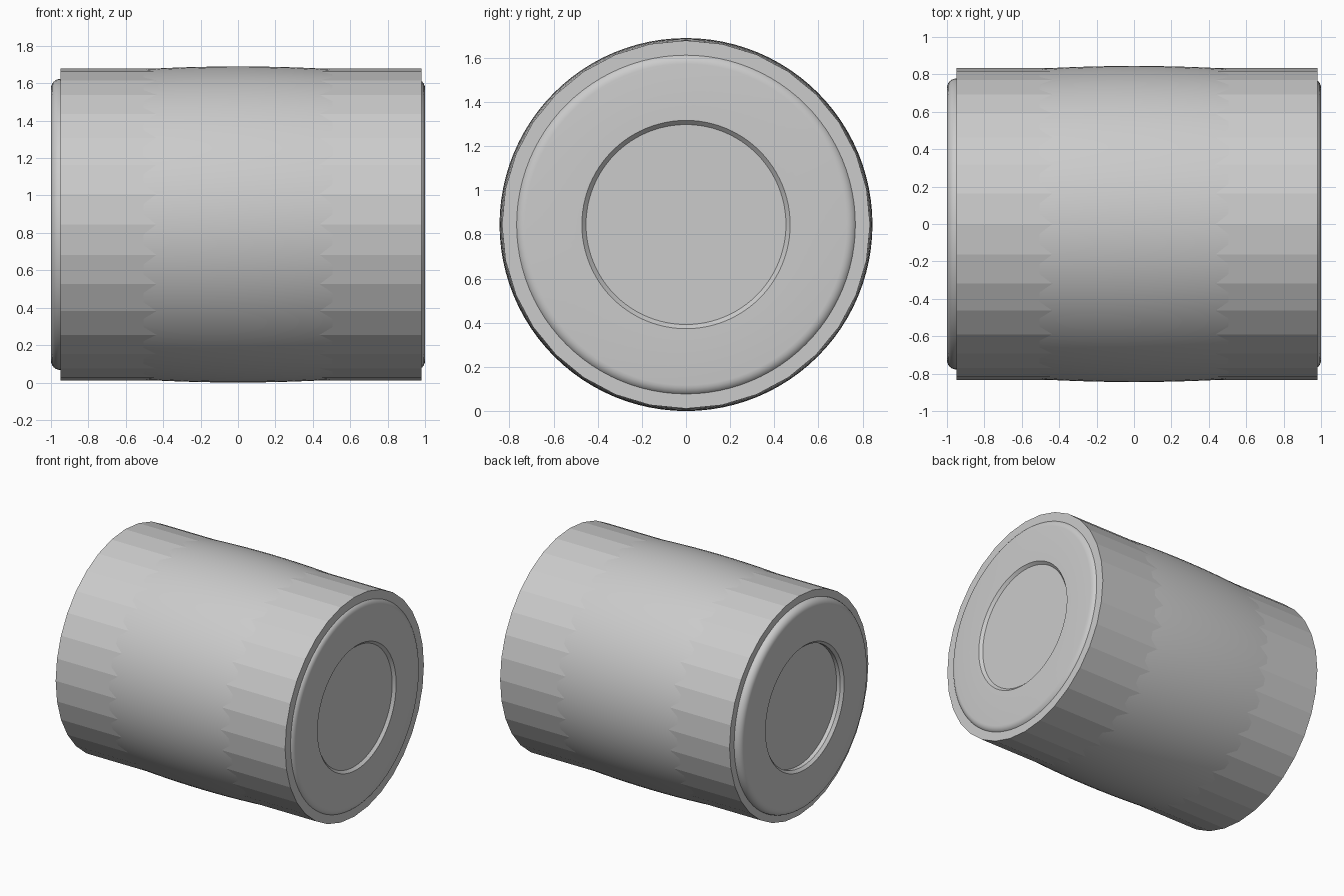
import bpy, bmesh, math
from mathutils import Vector

if "Cube" in bpy.data.objects:
    bpy.data.objects.remove(bpy.data.objects["Cube"])

CZ = 0.845

grey = bpy.data.materials.new("light_grey")
grey.diffuse_color = (0.6, 0.6, 0.6, 1)
grey.use_nodes = True
grey.node_tree.nodes["Principled BSDF"].inputs["Base Color"].default_value = grey.diffuse_color


def lathe(name, profile, sides):
    """Spin a list of (x, radius) around the x axis; radius 0 closes the end."""
    bm = bmesh.new()
    rings = []
    for x, r in profile:
        if r == 0:
            rings.append([bm.verts.new((x, 0, CZ))] * sides)
        else:
            angles = [2 * math.pi * i / sides for i in range(sides)]
            rings.append([bm.verts.new((x, r * math.cos(a), CZ + r * math.sin(a))) for a in angles])
    for p, q in zip(rings, rings[1:]):
        for i in range(sides):
            j = (i + 1) % sides
            bm.faces.new(list(dict.fromkeys((p[i], p[j], q[j], q[i]))))
    bmesh.ops.recalc_face_normals(bm, faces=bm.faces)
    me = bpy.data.meshes.new(name)
    bm.to_mesh(me)
    bm.free()
    me.materials.append(grey)
    ob = bpy.data.objects.new(name, me)
    bpy.context.collection.objects.link(ob)
    return ob


# Flat-faced outer sleeve, closed at both ends
lathe("outer_sleeve", [(-0.95, 0), (-0.95, 0.834), (0.98, 0.834), (0.98, 0)], 32)

# Bulging core with rounded rims and recessed ends
half = [(0.93, 0), (0.93, 0.453), (0.98, 0.453), (1.0, 0.472)]
for k in range(7):
    a = math.radians(15 * k)
    half.append((0.95 + 0.05 * math.cos(a), 0.728 + 0.05 * math.sin(a)))
half.append((0.75, 0.812))
half += [(x / 10, 0.845 - 0.057 * (x / 10) ** 2) for x in range(6, 0, -1)]
profile = half + [(0, 0.845)] + [(-x, r) for x, r in reversed(half)]
core = lathe("bulging_core", profile, 96)
bpy.context.view_layer.objects.active = core
core.select_set(True)
bpy.ops.object.shade_smooth_by_angle(angle=math.radians(30))
